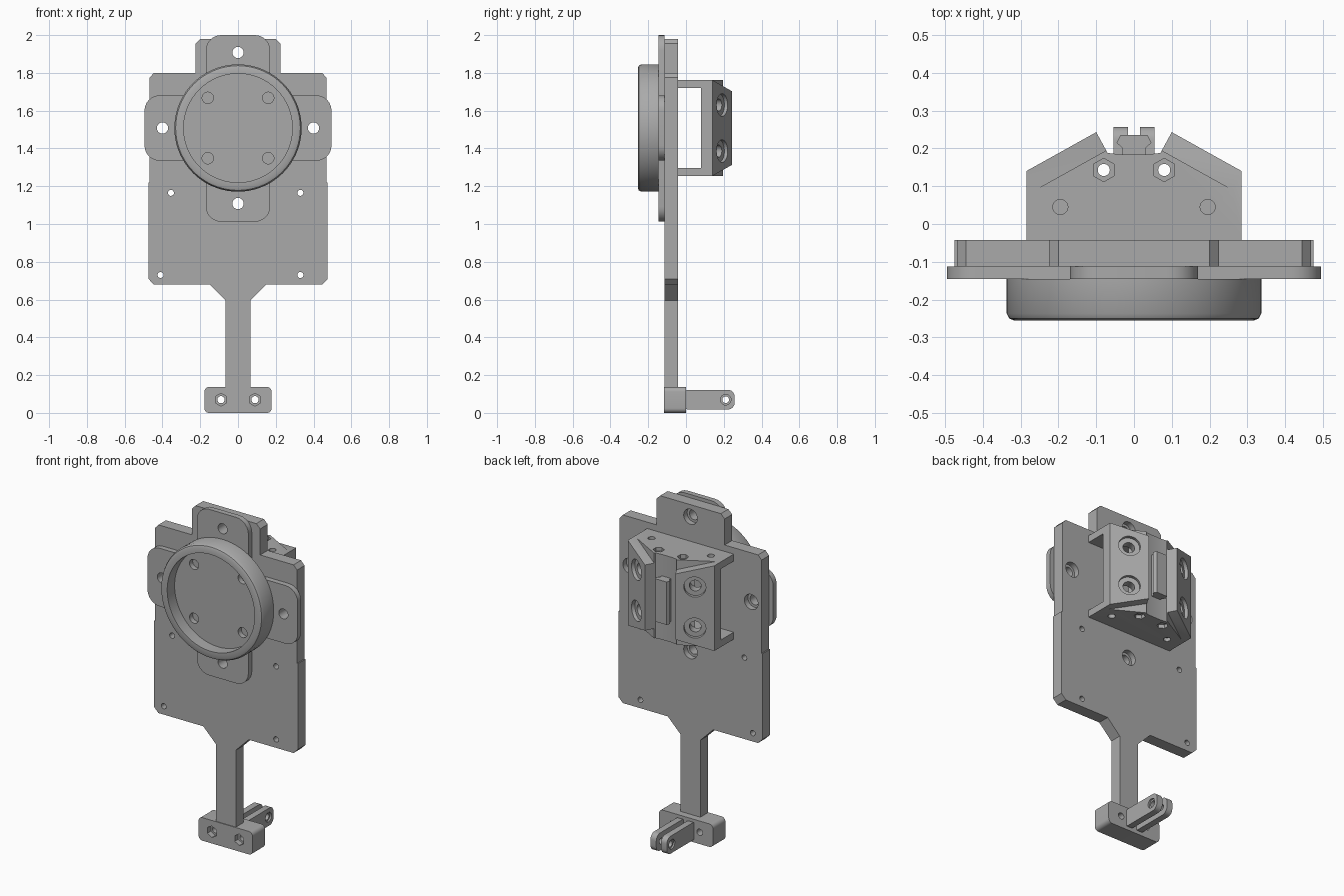
import bpy, bmesh
from math import cos, sin, pi
from mathutils import Matrix, Vector

if "Cube" in bpy.data.objects:
    bpy.data.objects.remove(bpy.data.objects["Cube"])

grey = bpy.data.materials.new("mid_grey")
grey.use_nodes = True
grey.diffuse_color = (0.4, 0.4, 0.4, 1)
grey.node_tree.nodes["Principled BSDF"].inputs["Base Color"].default_value = (0.4, 0.4, 0.4, 1)


def frame(u, v, w, origin=(0, 0, 0)):
    """Matrix placing profile axes u, v and depth axis w."""
    m = Matrix((u, v, w)).transposed().to_4x4()
    m.translation = origin
    return m


X, Y, Z = Vector((1, 0, 0)), Vector((0, 1, 0)), Vector((0, 0, 1))
ALONG_Y, ALONG_X, ALONG_Z = frame(X, Z, Y), frame(Y, Z, X), frame(X, Y, Z)


def finish(bm, name):
    bmesh.ops.recalc_face_normals(bm, faces=bm.faces)
    mesh = bpy.data.meshes.new(name)
    bm.to_mesh(mesh)
    bm.free()
    mesh.materials.append(grey)
    obj = bpy.data.objects.new(name, mesh)
    bpy.context.collection.objects.link(obj)
    return obj


def prism(name, points, start, end, matrix):
    bm = bmesh.new()
    face = bm.faces.new([bm.verts.new(matrix @ Vector((a, b, start))) for a, b in points])
    shift = matrix.to_3x3() @ Vector((0, 0, end - start))
    new = bmesh.ops.extrude_face_region(bm, geom=[face])["geom"]
    bmesh.ops.translate(bm, vec=shift, verts=[g for g in new if isinstance(g, bmesh.types.BMVert)])
    return finish(bm, name)


def ngon(a, b, radius, sides=24):
    return [(a + radius * cos(2 * pi * (i + .5) / sides + pi / 2 + pi / sides * (sides > 6)),
             b + radius * sin(2 * pi * (i + .5) / sides + pi / 2 + pi / sides * (sides > 6)))
            for i in range(sides)]


def hexagon(a, b, radius):
    return [(a + radius * sin(pi * i / 3), b + radius * cos(pi * i / 3)) for i in range(6)]


def rounded(a0, a1, b0, b1, r, steps=6):
    corners = [(a1 - r, b1 - r), (a0 + r, b1 - r), (a0 + r, b0 + r), (a1 - r, b0 + r)]
    return [(a + r * cos(pi / 2 * (k + i / steps)), b + r * sin(pi / 2 * (k + i / steps)))
            for k, (a, b) in enumerate(corners) for i in range(steps + 1)]


def activate(obj):
    bpy.ops.object.select_all(action="DESELECT")
    obj.select_set(True)
    bpy.context.view_layer.objects.active = obj


def cut(obj, points, start, end, matrix=ALONG_Y):
    cutter = prism("cutter", points, start, end, matrix)
    mod = obj.modifiers.new("cut", "BOOLEAN")
    mod.operation, mod.solver, mod.object = "DIFFERENCE", "EXACT", cutter
    activate(obj)
    bpy.ops.object.modifier_apply(modifier=mod.name)
    bpy.data.objects.remove(cutter)


def smooth(obj):
    activate(obj)
    bpy.ops.object.shade_smooth_by_angle(angle=0.5)


CZ = 1.508  # height of the disc centre
mount_holes = [(.4, CZ), (-.4, CZ), (0, CZ + .4), (0, CZ - .4)]

# Back plate with top tab and stem
half = [(.065, .1), (.065, .595), (.15, .68), (.445, .68), (.475, .71), (.475, 1.22),
        (.468, 1.22), (.468, 1.775), (.445, 1.8), (.225, 1.8), (.225, 1.955), (.2, 1.98)]
plate = prism("back_plate", half + [(-a, b) for a, b in reversed(half)], -.113, -.042, ALONG_Y)
for a, b in mount_holes:
    cut(plate, ngon(a, b, .03), -.2, 0)
    cut(plate, ngon(a, b, .045), -.075, 0)
for a, b in [(-.355, 1.165), (.33, 1.165), (-.41, .73), (.33, .73)]:
    cut(plate, ngon(a, b, .016), -.2, 0)
smooth(plate)

# Crossed mounting tabs
for name, box in [("side_tabs", (-.495, .495, CZ - .173, CZ + .173, .08)),
                  ("upright_tabs", (-.17, .17, 1.012, 2.0, .08))]:
    tabs = prism(name, rounded(*box), -.145, -.113, ALONG_Y)
    for a, b in mount_holes:
        cut(tabs, ngon(a, b, .03), -.2, 0)
    smooth(tabs)

# Round disc with recessed front
bm = bmesh.new()
profile = [(0, -.185), (.288, -.185), (.288, -.255), (.318, -.255), (.33, -.25),
           (.337, -.237), (.337, -.145), (0, -.145)]
verts = [bm.verts.new((r, y, CZ)) for r, y in profile]
edges = [bm.edges.new(pair) for pair in zip(verts, verts[1:])]
bmesh.ops.spin(bm, geom=verts + edges, cent=(0, 0, CZ), axis=Y, angle=2 * pi, steps=72)
bmesh.ops.remove_doubles(bm, verts=bm.verts, dist=.0005)
disc = finish(bm, "round_disc")
for a in (-.16, .16):
    for b in (-.16, .16):
        cut(disc, ngon(a, CZ + b, .03), -.22, -.155)
smooth(disc)

# Foot block with nut pockets
foot = prism("foot_block", rounded(-.178, .178, 0, .137, .025), -.117, 0, ALONG_Y)
for a in (-.09, .09):
    cut(foot, hexagon(a, .07, .034), -.2, -.085)
    cut(foot, ngon(a, .07, .019), -.2, .1)
smooth(foot)

# Pair of hinge prongs behind the foot
for side, name in ((1, "left_prong"), (-1, "right_prong")):
    prong = prism(name, rounded(-.02, .257, .018, .122, .035), side * .016, side * .054, ALONG_X)
    cut(prong, ngon(.21, .07, .018), -.1, .1, ALONG_X)
    cut(prong, ngon(.21, .07, .028), side * .044, side * .1, ALONG_X)
    smooth(prong)

# Rear bracket: open box with two angled wings and a hollow middle
half = [(.285, -.042), (.285, .14), (.10, .243), (.07, .188), (.035, .184)]
bracket = prism("rear_bracket", half + [(-a, b) for a, b in reversed(half)], 1.255, 1.762, ALONG_Z)
cut(bracket, [(.4, -.1), (.4, .016), (.195, .13), (-.195, .13), (-.4, .016), (-.4, -.1)],
    1.297, 1.72, ALONG_Z)
for side in (1, -1):
    along = Vector((-side * .185, .103, 0)).normalized()
    out = Vector((side * .103, .185, 0)).normalized()
    wing = frame(along, Z, out, (side * .285, .14, CZ))
    # Tapered wing ends
    for s in (1, -1):
        cut(bracket, [(-.03, s * .262), (.23, s * .19), (.23, s * .3), (-.03, s * .3)],
            -.055, .05, wing)
        # Large bolt holes through the wings
        cut(bracket, ngon(.106, s * .122, .06), -.02, .05, wing)
        cut(bracket, ngon(.106, s * .122, .032), -.075, .05, wing)
    # Bolt holes and nut pockets in the top and bottom
    cut(bracket, ngon(side * .08, .143, .016), 1.2, 1.8, ALONG_Z)
    for low, high in ((1.74, 1.8), (1.2, 1.277)):
        cut(bracket, hexagon(side * .08, .143, .031), low, high, ALONG_Z)
        cut(bracket, ngon(side * .195, .045, .02), low, high, ALONG_Z)
smooth(bracket)

# Centre lug between the wings
half = [(.03, .16), (.03, .2), (.046, .215), (.036, .235)]
prism("centre_lug", half + [(-a, b) for a, b in reversed(half)], 1.38, 1.635, ALONG_Z)
